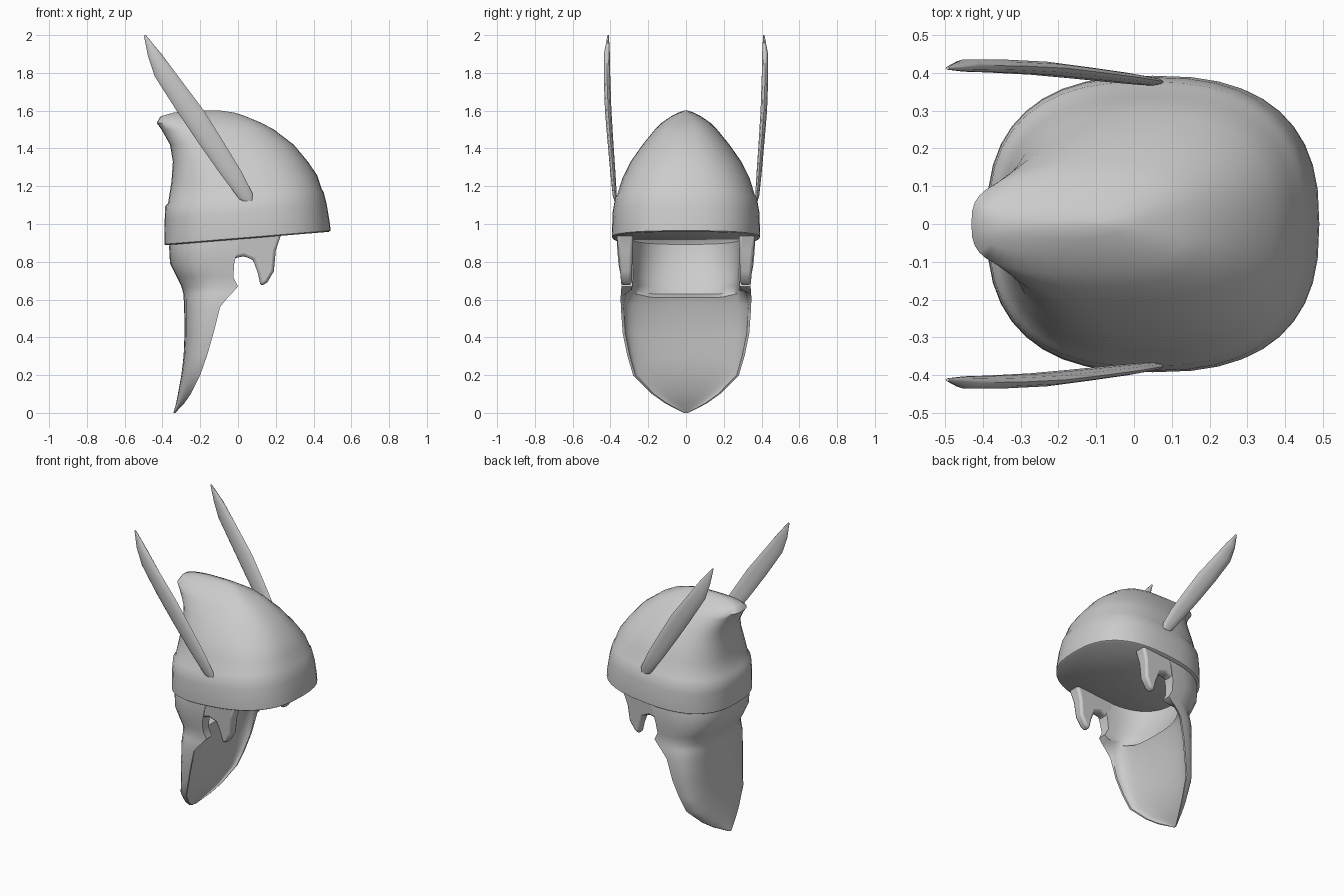
import bpy, bmesh, math

cube = bpy.data.objects.get("Cube")
if cube:
    bpy.data.objects.remove(cube, do_unlink=True)

grey = bpy.data.materials.new("plain grey")
grey.use_nodes = True
GREY = (0.6, 0.6, 0.6, 1.0)
grey.diffuse_color = GREY
grey.node_tree.nodes["Principled BSDF"].inputs["Base Color"].default_value = GREY


def finish(name, bm, angle=40, bevel=0):
    bmesh.ops.remove_doubles(bm, verts=bm.verts[:], dist=0.0005)
    bmesh.ops.recalc_face_normals(bm, faces=bm.faces[:])
    mesh = bpy.data.meshes.new(name)
    bm.to_mesh(mesh)
    bm.free()
    mesh.materials.append(grey)
    obj = bpy.data.objects.new(name, mesh)
    bpy.context.collection.objects.link(obj)
    if bevel:
        mod = obj.modifiers.new("soft edges", "BEVEL")
        mod.width = bevel
        mod.segments = 2
    bpy.ops.object.select_all(action="DESELECT")
    obj.select_set(True)
    bpy.context.view_layer.objects.active = obj
    bpy.ops.object.shade_smooth_by_angle(angle=math.radians(angle))


def loft(name, rings, angle=40):
    """Skin a list of equal-sized closed rings and cap both ends."""
    bm = bmesh.new()
    rows = [[bm.verts.new(p) for p in ring] for ring in rings]
    n = len(rows[0])
    for a, b in zip(rows, rows[1:]):
        for i in range(n):
            j = (i + 1) % n
            bm.faces.new((a[i], a[j], b[j], b[i]))
    bm.faces.new(rows[0])
    bm.faces.new(rows[-1])
    finish(name, bm, angle)


def power(v, n):
    return math.copysign(abs(v) ** (2 / n), v)


def oval(z, tilt, back, front, half, n, count=40):
    """Rounded-box ring at height z, rising by tilt along x."""
    ring = []
    for i in range(count):
        t = 2 * math.pi * i / count
        x = (back + front) / 2 + (front - back) / 2 * power(math.cos(t), n)
        ring.append((x, half * power(math.sin(t), n), z + tilt * x))
    return ring


# Cap: closed underside, brim band, then dome with swept-back peak
cap_levels = [
    (0.919, 0.082, -0.383, 0.480, 0.382, 2.55),
    (0.925, 0.082, -0.39, 0.49, 0.391, 2.55),
    (0.96, 0.085, -0.39, 0.487, 0.392, 2.55),
    (1.06, 0.09, -0.388, 0.470, 0.388, 2.55),
    (1.13, 0.09, -0.385, 0.453, 0.376, 2.55),
    (1.145, 0.09, -0.370, 0.443, 0.366, 2.55),
    (1.24, 0.04, -0.352, 0.42, 0.337, 2.5),
    (1.33, 0, -0.345, 0.37, 0.293, 2.4),
    (1.42, 0, -0.36, 0.295, 0.23, 2.4),
    (1.50, 0, -0.405, 0.19, 0.165, 2.6),
    (1.535, 0, -0.43, 0.125, 0.13, 2.9),
    (1.57, 0, -0.41, 0.04, 0.08, 2.6),
    (1.59, 0, -0.34, -0.02, 0.04, 2.2),
    (1.60, 0, -0.23, -0.09, 0.012, 2),
]
loft("cap", [oval(*level) for level in cap_levels], 50)


# Hair: U-shaped shell, open at the face side, tapering to a point
def arch(z, back, front, half, n, lift=0, steps=16):
    """Half-oval open towards +x; lift raises its two ends."""
    pts = []
    for i in range(steps + 1):
        t = -math.pi / 2 + math.pi * i / steps
        y = half * power(math.sin(t), n)
        pts.append((front - (front - back) * power(math.cos(t), n), y,
                    z + lift * max(0, abs(y) - 0.18) / 0.15))
    return pts


# height, outer back, front edge, outer half width, inner back, inner half width, inner lift
hair_levels = [
    (0.94, -0.35, 0.02, 0.365, -0.335, 0.285, 0),
    (0.88, -0.365, 0.0, 0.365, -0.33, 0.285, 0),
    (0.79, -0.36, -0.02, 0.358, -0.305, 0.282, 0),
    (0.72, -0.325, -0.025, 0.345, -0.275, 0.28, 0),
    (0.67, -0.30, 0.0, 0.342, -0.25, 0.285, 0),
    (0.63, -0.289, -0.035, 0.345, -0.235, 0.29, 0.03),
    (0.61, -0.288, -0.055, 0.346, -0.18, 0.315, 0.035),
    (0.56, -0.285, -0.095, 0.345, -0.195, 0.33, 0.01),
    (0.42, -0.283, -0.13, 0.335, -0.217, 0.322, 0),
    (0.30, -0.288, -0.165, 0.31, -0.229, 0.297, 0),
    (0.20, -0.30, -0.20, 0.28, -0.243, 0.268, 0),
    (0.10, -0.318, -0.25, 0.18, -0.278, 0.17, 0),
    (0.05, -0.328, -0.285, 0.11, -0.305, 0.10, 0),
    (0.0, -0.342, -0.332, 0.012, -0.338, 0.008, 0),
]
loft("hair", [arch(z, ob, f, oh, 2.7) + arch(z, ib, f, ih, 2.4, lift)[::-1]
              for z, ob, f, oh, ib, ih, lift in hair_levels], 45)

# Sideburns: pointed locks joined to the hair by a strip above the ear
lock = [(-0.06, 0.95), (0.23, 0.95), (0.20, 0.86), (0.19, 0.75), (0.155, 0.69),
        (0.12, 0.67), (0.105, 0.74), (0.08, 0.81), (0.03, 0.83),
        (-0.01, 0.82), (-0.06, 0.79)]
for side, label in ((1, "left"), (-1, "right")):
    bm = bmesh.new()
    outer = [bm.verts.new((x, side * (0.342 + 0.09 * (z - 0.67)), z)) for x, z in lock]
    inner = [bm.verts.new((x, side * (0.288 - 0.03 * (z - 0.67)), z)) for x, z in lock]
    bm.faces.new(outer)
    bm.faces.new(inner)
    for i in range(len(lock)):
        j = (i + 1) % len(lock)
        bm.faces.new((outer[i], outer[j], inner[j], inner[i]))
    finish(label + "_sideburn", bm, 50, 0.015)

# Feathers: slim rounded blades leaning back beside the cap
# rear edge x, z; front edge x, z; centre y; half thickness
feather_levels = [
    (0.02, 1.12, 0.078, 1.125, 0.373, 0.006),
    (0.0, 1.14, 0.077, 1.16, 0.377, 0.011),
    (-0.09, 1.26, 0.017, 1.28, 0.387, 0.014),
    (-0.21, 1.43, -0.08, 1.44, 0.400, 0.016),
    (-0.325, 1.60, -0.18, 1.60, 0.412, 0.018),
    (-0.44, 1.78, -0.30, 1.76, 0.418, 0.018),
    (-0.477, 1.89, -0.405, 1.90, 0.419, 0.017),
    (-0.498, 1.997, -0.488, 2.0, 0.412, 0.004),
]
for side, label in ((1, "left"), (-1, "right")):
    rings = []
    for xa, za, xb, zb, y, h in feather_levels:
        ring = []
        for i in range(10):
            c, s = math.cos(math.pi * i / 5), math.sin(math.pi * i / 5)
            ring.append(((xa + xb) / 2 + (xb - xa) / 2 * c, side * (y + h * s),
                         (za + zb) / 2 + (zb - za) / 2 * c))
        rings.append(ring)
    loft(label + "_feather", rings, 60)
